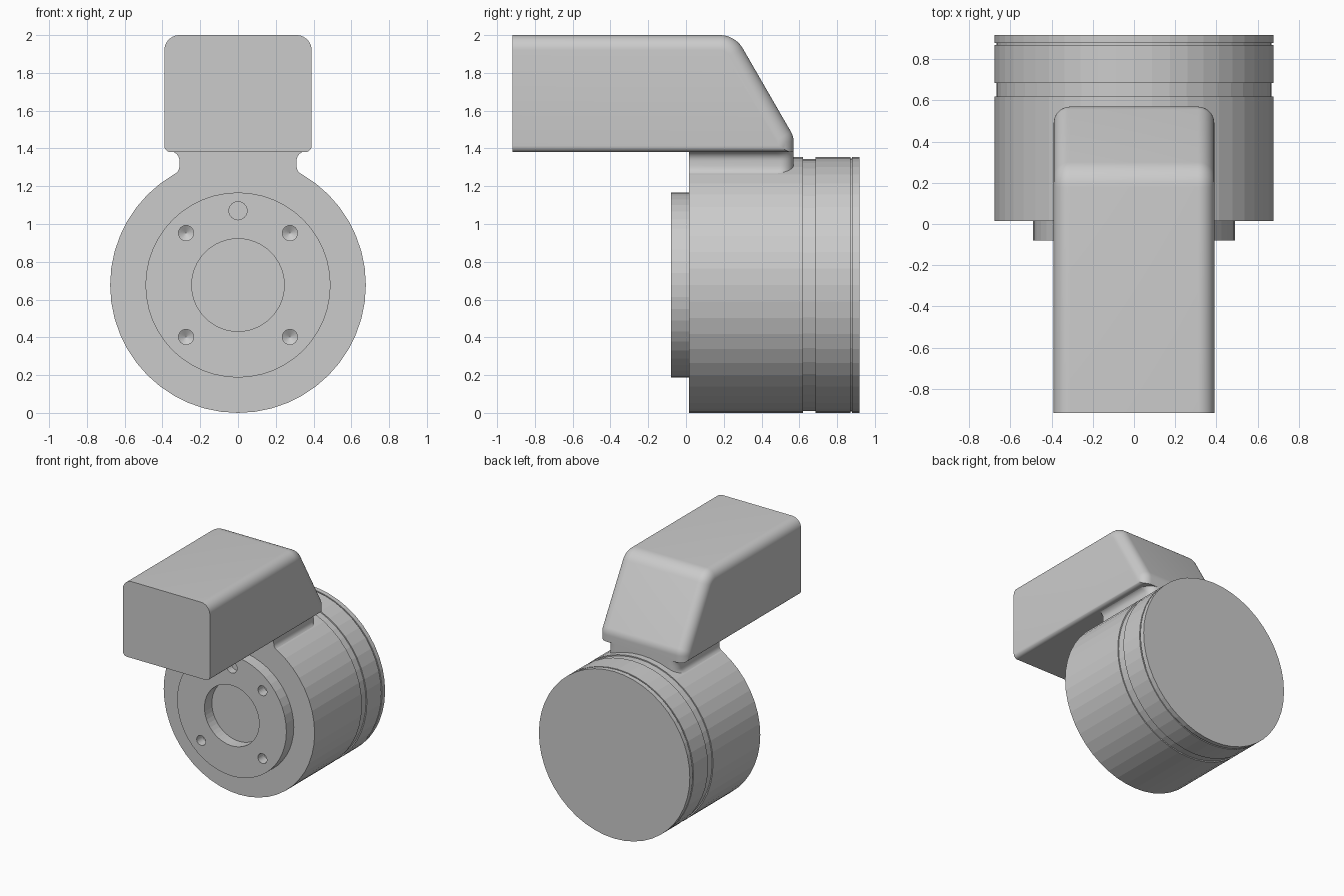
import bpy, bmesh
from math import sin, cos, tan, pi, sqrt
from mathutils import Vector

if "Cube" in bpy.data.objects:
    bpy.data.objects.remove(bpy.data.objects["Cube"])

ZC, R = 0.677, 0.677      # drum axis height and radius


def finish(name, bm, angle=None):
    bmesh.ops.remove_doubles(bm, verts=bm.verts, dist=1e-5)
    bmesh.ops.recalc_face_normals(bm, faces=bm.faces)
    me = bpy.data.meshes.new(name)
    bm.to_mesh(me)
    bm.free()
    ob = bpy.data.objects.new(name, me)
    bpy.context.collection.objects.link(ob)
    bpy.ops.object.select_all(action='DESELECT')
    ob.select_set(True)
    bpy.context.view_layer.objects.active = ob
    if angle:
        bpy.ops.object.shade_smooth_by_angle(angle=angle)
    return ob


def loft(name, sections, angle):
    """Bridge closed sections of equal point count and cap both ends."""
    bm = bmesh.new()
    rings = [[bm.verts.new(p) for p in s] for s in sections]
    for a, b in zip(rings, rings[1:]):
        for i in range(len(a)):
            j = (i + 1) % len(a)
            bm.faces.new((a[i], a[j], b[j], b[i]))
    bm.faces.new(rings[0])
    bm.faces.new(rings[-1])
    return finish(name, bm, angle)


def lathe(name, profile, x=0, z=ZC, n=48):
    """Spin (radius, y) points about a line parallel to y."""
    bm = bmesh.new()
    rings = []
    for r, y in profile:
        if r == 0:
            rings.append([bm.verts.new((x, y, z))])
        else:
            rings.append([bm.verts.new((x + r * sin(2 * pi * i / n), y, z + r * cos(2 * pi * i / n)))
                          for i in range(n)])
    for a, b in zip(rings, rings[1:]):
        for i in range(n):
            j = (i + 1) % n
            if len(a) == 1:
                bm.faces.new((a[0], b[j], b[i]))
            elif len(b) == 1:
                bm.faces.new((a[i], a[j], b[0]))
            else:
                bm.faces.new((a[i], a[j], b[j], b[i]))
    return finish(name, bm)


def fillet(prev, p, nxt, r, n=8):
    """Points of an arc of radius r rounding corner p."""
    prev, p, nxt = Vector(prev), Vector(p), Vector(nxt)
    u, v = (prev - p).normalized(), (nxt - p).normalized()
    half = u.angle(v) / 2
    c = p + (u + v).normalized() * (r / sin(half))
    a = (p + u * (r / tan(half)) - c).normalized()
    b = (p + v * (r / tan(half)) - c).normalized()
    return [c + a.slerp(b, i / n) * r for i in range(n + 1)]


# Drum with front flange, shallow bore and two grooves
drum = lathe("drum", [
    (0, 0.015), (0.245, 0.015), (0.245, -0.08), (0.49, -0.08), (0.49, 0.015),
    (R, 0.015), (R, 0.62), (R - 0.009, 0.62), (R - 0.009, 0.685), (R, 0.685),
    (R, 0.87), (R - 0.008, 0.87), (R - 0.008, 0.88), (R, 0.88), (R, 0.918), (0, 0.918)])

# Four drilled holes and one flat pin hole in the flange
drills = [lathe("drill", [(0, -0.1), (0.04, -0.1), (0.04, 0.0), (0, 0.025)], sx * 0.275, ZC + sz * 0.275, 24)
          for sx in (-1, 1) for sz in (-1, 1)]
drills.append(lathe("drill", [(0, -0.1), (0.048, -0.1), (0.048, -0.02), (0, -0.02)], 0, 1.07, 24))
bpy.context.view_layer.objects.active = drum
for d in drills:
    m = drum.modifiers.new("hole", 'BOOLEAN')
    m.operation, m.solver, m.object = 'DIFFERENCE', 'EXACT', d
    bpy.ops.object.modifier_apply(modifier=m.name)
    bpy.data.objects.remove(d)

# Terminal housing: side profile inset towards the sides to round its edges
W, RT, RB = 0.39, 0.08, 0.035


def inset(x, r):
    t = max(0, abs(x) - (W - r))
    return r - sqrt(max(0, r * r - t * t))


def housing_section(x):
    d, db = inset(x, RT), inset(x, RB)
    k = tan(pi / 6)                        # slope runs 60 degrees from level
    top, back, low = 2 - d, 0.57 - d, 1.38 + db
    y_at_2 = 0.26 - d / cos(pi / 6)        # sloped face shifted inwards by d
    p = [(-0.918, low), (-0.918, top), (y_at_2 + (2 - top) * k, top),
         (back, 2 - (back - y_at_2) / k), (back, low)]
    pts = [p[0], p[1], *fillet(p[1], p[2], p[3], 0.14 - d),
           *fillet(p[2], p[3], p[4], 0.11 - d), p[4]]
    return [(x, q[0], q[1]) for q in pts]


half = [W - RT + RT * sin(i * pi / 20) for i in range(11)]
loft("terminal_housing", [housing_section(x) for x in [-h for h in reversed(half)] + half], 0.6)


# Neck: plan outline with rounded back corners, flared at both ends
def neck_section(w, z):
    r = 0.07 + (w - 0.31)
    p = [(-w, 0.015), (-w, 0.57), (w, 0.57), (w, 0.015)]
    pts = [p[0], *fillet(p[0], p[1], p[2], r), *fillet(p[1], p[2], p[3], r), p[3]]
    return [(q[0], q[1], z) for q in pts]


flare = [(0.36 - 0.05 * cos(i * pi / 12), 1.335 + 0.05 * sin(i * pi / 12)) for i in range(7)]
foot = [(0.30, 1.20), (0.352, 1.252), (0.333, 1.264), (0.319, 1.277), (0.312, 1.292), (0.31, 1.308)]
loft("neck", [neck_section(w, z) for w, z in foot + flare], 0.6)
